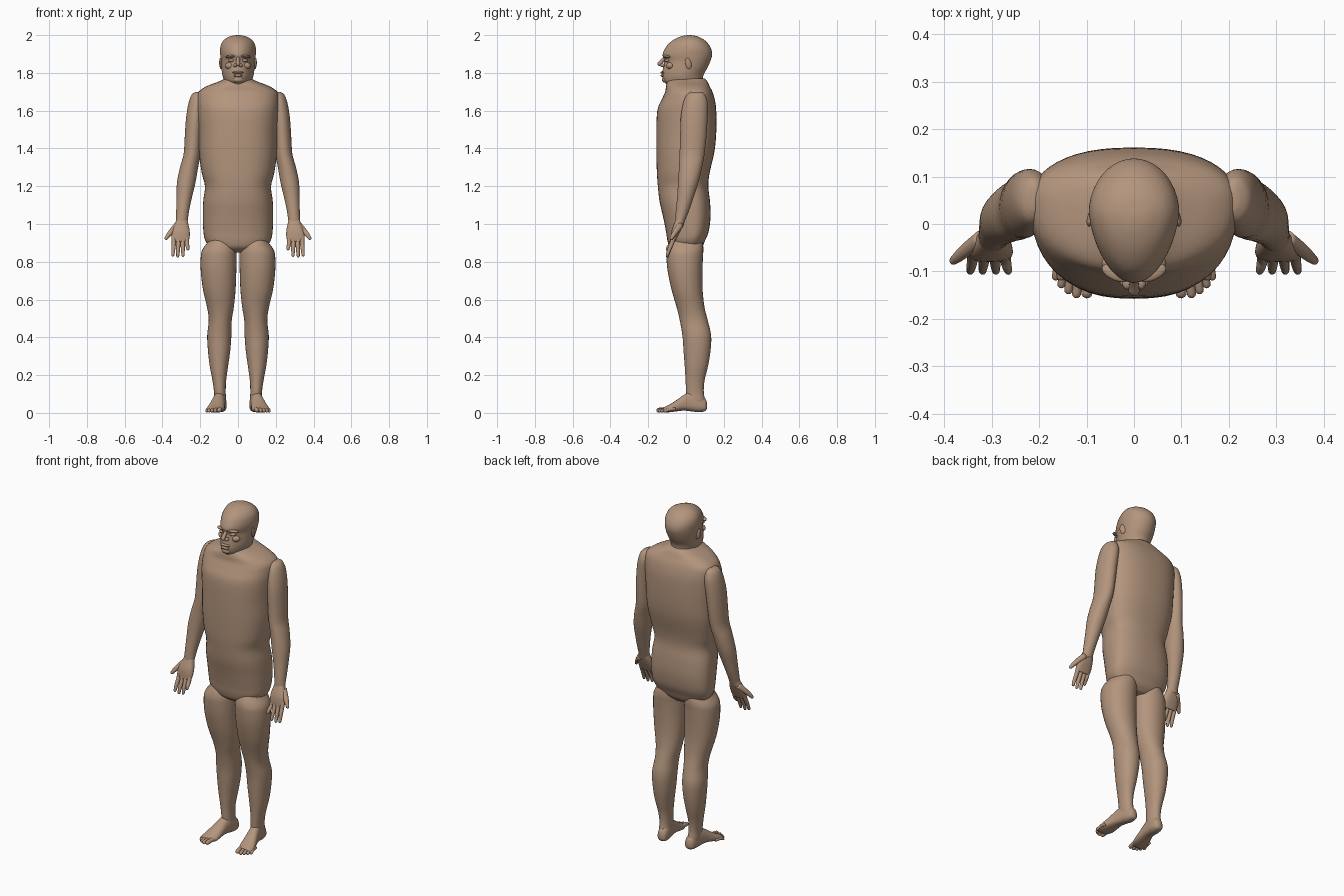
import bpy, bmesh, math
from mathutils import Vector

skin = bpy.data.materials.new("tan skin")
skin.diffuse_color = (0.45, 0.30, 0.205, 1)


def finish(name, bm):
    bmesh.ops.recalc_face_normals(bm, faces=bm.faces)
    me = bpy.data.meshes.new(name)
    bm.to_mesh(me)
    bm.free()
    me.materials.append(skin)
    for p in me.polygons:
        p.use_smooth = True
    ob = bpy.data.objects.new(name, me)
    bpy.context.collection.objects.link(ob)
    return ob


def refine(rows, steps=4):
    """Catmull-Rom interpolation of section rows."""
    out = []
    for i in range(len(rows) - 1):
        a, b, c, d = (rows[max(i - 1, 0)], rows[i], rows[i + 1], rows[min(i + 2, len(rows) - 1)])
        for k in range(steps):
            t = k / steps
            out.append([0.5 * (2 * q + (r - p) * t + (2 * p - 5 * q + 4 * r - s) * t * t
                               + (3 * q - p - 3 * r + s) * t ** 3) for p, q, r, s in zip(a, b, c, d)])
    return out + [list(rows[-1])]


def skin_rings(name, rings):
    bm = bmesh.new()
    vs = [[bm.verts.new(p) for p in ring] for ring in rings]
    n = len(vs[0])
    for a, b in zip(vs, vs[1:]):
        for i in range(n):
            j = (i + 1) % n
            bm.faces.new((a[i], a[j], b[j], b[i]))
    for ring in (vs[0], vs[-1]):
        c = bm.verts.new(sum((v.co for v in ring), Vector()) / n)
        for i in range(n):
            bm.faces.new((c, ring[i], ring[(i + 1) % n]))
    return finish(name, bm)


def loft(name, rows, mid=0.5, power=2.0, side=1, axis="z", taper=0.0, n=36):
    """Rows are (height, centre x, half width, low, high); mid places the widest point."""
    rings = []
    for t, cx, rx, lo, hi in refine(rows):
        c = lo + (hi - lo) * mid
        ring = []
        for i in range(n):
            a = 2 * math.pi * i / n
            u, v = math.cos(a), math.sin(a)
            u = math.copysign(abs(u) ** (2 / power), u)
            v = math.copysign(abs(v) ** (2 / power), v)
            x = side * (cx + rx * u * (1 - taper * max(0, -v)))
            w = c + v * ((hi - c) if v > 0 else (c - lo))
            ring.append((x, w, t) if axis == "z" else (x, t, w))
        rings.append(ring)
    return skin_rings(name, rings)


def tube(name, pts, side=1, n=12):
    """Round digit through (x, y, z, radius) points with a rounded tip."""
    rows = refine(pts, 3)
    p, q = Vector(rows[-2][:3]), Vector(rows[-1][:3])
    r = rows[-1][3]
    d = (q - p).normalized()
    for k in (0.5, 0.85, 1.0):
        rows.append([*(q + d * r * k), r * math.sqrt(max(0.01, 1 - k * k))])
    rings = []
    for i, (x, y, z, r) in enumerate(rows):
        d = Vector(rows[min(i + 1, len(rows) - 1)][:3]) - Vector(rows[max(i - 1, 0)][:3])
        u = d.cross(Vector((0.3, 0.8, 0.5))).normalized()
        v = d.cross(u).normalized()
        ring = []
        for k in range(n):
            a = 2 * math.pi * k / n
            o = Vector((x, y, z)) + r * (math.cos(a) * u + math.sin(a) * v)
            ring.append((side * o.x, o.y, o.z))
        rings.append(ring)
    return skin_rings(name, rings)


def blob(name, loc, size, tilt=(0, 0, 0)):
    bm = bmesh.new()
    bmesh.ops.create_uvsphere(bm, u_segments=20, v_segments=12, radius=1)
    ob = finish(name, bm)
    ob.location, ob.scale, ob.rotation_euler = loc, size, tilt
    return ob


# Torso, from the tapered pelvis to the base of the neck
loft("torso", [
    (0.85, 0, 0.07, -0.05, 0.06), (0.875, 0, 0.14, -0.085, 0.085), (0.91, 0, 0.172, -0.098, 0.10),
    (0.96, 0, 0.183, -0.106, 0.12), (1.04, 0, 0.186, -0.122, 0.13), (1.12, 0, 0.184, -0.14, 0.127),
    (1.20, 0, 0.175, -0.149, 0.118), (1.27, 0, 0.192, -0.154, 0.125), (1.38, 0, 0.207, -0.157, 0.15),
    (1.48, 0, 0.21, -0.157, 0.16), (1.60, 0, 0.217, -0.152, 0.16), (1.66, 0, 0.218, -0.128, 0.152),
    (1.70, 0, 0.208, -0.11, 0.14), (1.73, 0, 0.165, -0.106, 0.125), (1.755, 0, 0.10, -0.10, 0.113),
    (1.77, 0, 0.07, -0.085, 0.10)], mid=0.62, power=2.4, n=48)

# Neck and head in one rounded form, narrower towards the chin
loft("head", [
    (1.70, 0, 0.07, -0.095, 0.10), (1.742, 0, 0.072, -0.105, 0.095), (1.757, 0, 0.074, -0.122, 0.09),
    (1.79, 0, 0.083, -0.126, 0.093), (1.83, 0, 0.088, -0.121, 0.115), (1.865, 0, 0.091, -0.115, 0.13),
    (1.895, 0, 0.094, -0.124, 0.138), (1.925, 0, 0.095, -0.113, 0.134), (1.955, 0, 0.088, -0.092, 0.117),
    (1.98, 0, 0.068, -0.058, 0.089), (1.995, 0, 0.037, -0.02, 0.055), (2.0, 0, 0.006, 0.01, 0.022)],
    mid=0.55, taper=0.15, n=40)

# Nose with nostrils, lips and chin
tube("nose_bridge", [(0, -0.11, 1.885, 0.009), (0, -0.125, 1.865, 0.01), (0, -0.14, 1.848, 0.012)])
blob("upper_lip", (0, -0.122, 1.802, ), (0.03, 0.014, 0.007))
blob("lower_lip", (0, -0.121, 1.786), (0.025, 0.014, 0.008))
blob("chin", (0, -0.112, 1.765), (0.028, 0.016, 0.016))

for s, tag in ((1, "left"), (-1, "right")):
    # Face details
    blob(tag + "_nostril", (s * 0.014, -0.124, 1.84), (0.011, 0.014, 0.009))
    blob(tag + "_brow", (s * 0.038, -0.103, 1.887), (0.032, 0.016, 0.008), (0, s * 0.1, s * 0.4))
    blob(tag + "_eyelid", (s * 0.036, -0.1, 1.866), (0.017, 0.013, 0.009), (0, 0, s * 0.35))
    blob(tag + "_cheek", (s * 0.045, -0.086, 1.838), (0.024, 0.018, 0.018), (0, 0, s * 0.4))
    blob(tag + "_ear", (s * 0.091, 0.012, 1.85), (0.008, 0.017, 0.03), (0.25, 0, s * 0.25))

    # Arm from shoulder to wrist
    loft(tag + "_arm", [
        (1.70, 0.21, 0.012, 0.03, 0.08), (1.685, 0.213, 0.032, 0.005, 0.10), (1.64, 0.217, 0.045, -0.015, 0.115),
        (1.56, 0.228, 0.047, -0.028, 0.114), (1.46, 0.236, 0.046, -0.031, 0.108), (1.37, 0.243, 0.045, -0.034, 0.098),
        (1.30, 0.259, 0.048, -0.037, 0.085), (1.22, 0.274, 0.049, -0.042, 0.066), (1.14, 0.285, 0.041, -0.047, 0.04),
        (1.07, 0.293, 0.034, -0.054, 0.016), (1.02, 0.297, 0.031, -0.058, -0.004), (0.99, 0.30, 0.03, -0.06, -0.015)],
        side=s, n=28)
    # Palm, facing forward
    loft(tag + "_palm", [
        (1.03, 0.297, 0.026, -0.052, -0.008), (1.0, 0.299, 0.036, -0.064, -0.014), (0.965, 0.303, 0.047, -0.076, -0.028),
        (0.93, 0.304, 0.048, -0.08, -0.045), (0.908, 0.304, 0.04, -0.08, -0.056)], side=s, power=2.4, n=24)
    # Thumb and fingers
    tube(tag + "_thumb", [(0.32, -0.03, 0.995, 0.018), (0.35, -0.052, 0.963, 0.015),
                          (0.369, -0.068, 0.94, 0.012), (0.38, -0.077, 0.924, 0.009)], s)
    for k, (x0, x1, z1) in enumerate([(0.34, 0.345, 0.836), (0.316, 0.319, 0.83),
                                      (0.293, 0.291, 0.834), (0.271, 0.265, 0.868)]):
        tube(f"{tag}_finger_{k + 1}", [(x0, -0.06, 0.94, 0.012), (x0, -0.074, 0.90, 0.0115),
                                       ((x0 + x1) / 2, -0.088, (0.90 + z1) / 2, 0.0105),
                                       (x1, -0.099, z1, 0.008)], s)

    # Leg from hip to ankle
    loft(tag + "_leg", [
        (0.95, 0.088, 0.045, -0.06, 0.07), (0.90, 0.092, 0.072, -0.09, 0.088), (0.865, 0.098, 0.09, -0.102, 0.092),
        (0.83, 0.102, 0.095, -0.104, 0.09), (0.75, 0.103, 0.094, -0.097, 0.087), (0.65, 0.099, 0.086, -0.076, 0.088),
        (0.56, 0.093, 0.071, -0.05, 0.098), (0.49, 0.094, 0.061, -0.033, 0.115), (0.41, 0.099, 0.064, -0.019, 0.133),
        (0.33, 0.10, 0.059, -0.013, 0.13), (0.25, 0.101, 0.049, -0.007, 0.117), (0.17, 0.099, 0.036, -0.002, 0.098),
        (0.11, 0.096, 0.031, 0.0, 0.094), (0.07, 0.095, 0.031, 0.005, 0.10), (0.03, 0.095, 0.026, 0.02, 0.10)],
        side=s, power=2.1, n=32)
    # Foot, splayed outwards
    loft(tag + "_foot", [
        (0.112, 0.09, 0.008, 0.025, 0.05), (0.102, 0.09, 0.025, 0.01, 0.075), (0.07, 0.092, 0.032, 0.004, 0.10),
        (0.03, 0.097, 0.033, 0.008, 0.115), (-0.01, 0.104, 0.036, 0.012, 0.096), (-0.05, 0.112, 0.042, 0.008, 0.068),
        (-0.09, 0.12, 0.046, 0.003, 0.043), (-0.118, 0.125, 0.036, 0.003, 0.03)],
        side=s, axis="y", mid=0.35, power=2.3, n=28)
    # Toes, largest on the inside
    for k, (x, y, r) in enumerate([(0.096, -0.144, 0.0125), (0.118, -0.147, 0.0095), (0.135, -0.139, 0.009),
                                   (0.15, -0.127, 0.0085), (0.162, -0.111, 0.008)]):
        tube(f"{tag}_toe_{k + 1}", [(x - 0.006, y + 0.055, 0.02, r), (x, y + 0.022, 0.018, r * 0.95),
                                    (x + 0.003, y, r + 0.002, r)], s)
